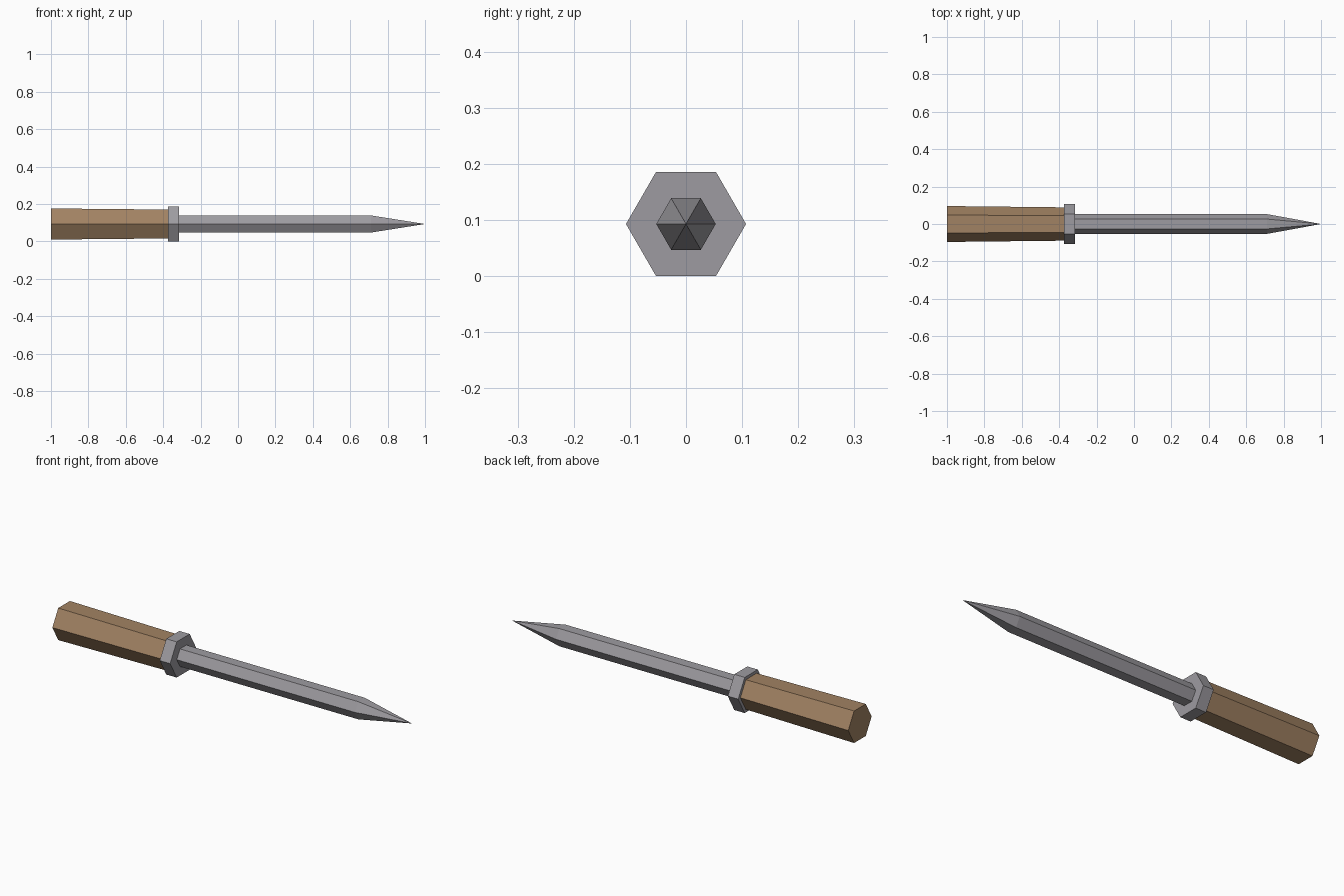
import bpy
import bmesh
from math import cos, sin, tau
from mathutils import Vector

cube = bpy.data.objects.get("Cube")
if cube:
    bpy.data.objects.remove(cube, do_unlink=True)

SIDES = 6
AXIS_Z = 0.093


def material(name, color):
    mat = bpy.data.materials.new(name)
    mat.use_nodes = True
    mat.diffuse_color = color
    mat.node_tree.nodes["Principled BSDF"].inputs["Base Color"].default_value = color
    return mat


def hex_bar(name, profile, mat):
    """Loft hexagons along x from (x, radius) pairs; radius 0 makes a point."""
    bm = bmesh.new()
    rings = []
    for x, r in profile:
        count = SIDES if r else 1
        rings.append([bm.verts.new(Vector((x, r * cos(tau * i / SIDES), r * sin(tau * i / SIDES))))
                      for i in range(count)])
    for a, b in zip(rings, rings[1:]):
        for i in range(SIDES):
            j = (i + 1) % SIDES
            bm.faces.new((a[i], a[j], b[0]) if len(b) == 1 else (a[i], a[j], b[j], b[i]))
    for ring in (rings[0], rings[-1]):
        if len(ring) > 1:
            bm.faces.new(ring)
    bmesh.ops.recalc_face_normals(bm, faces=bm.faces)
    mesh = bpy.data.meshes.new(name)
    bm.to_mesh(mesh)
    bm.free()
    mesh.materials.append(mat)
    obj = bpy.data.objects.new(name, mesh)
    obj.location.z = AXIS_Z
    bpy.context.collection.objects.link(obj)


wood = material("wood brown", (0.36, 0.225, 0.125, 1))
steel = material("steel grey", (0.34, 0.33, 0.355, 1))

# Tapered grip, collar and pointed spike share one axis
hex_bar("handle", [(-1.0, 0.096), (-0.37, 0.089)], wood)
hex_bar("guard", [(-0.375, 0.107), (-0.315, 0.107)], steel)
hex_bar("blade", [(-0.315, 0.053), (0.71, 0.053), (1.0, 0)], steel)
